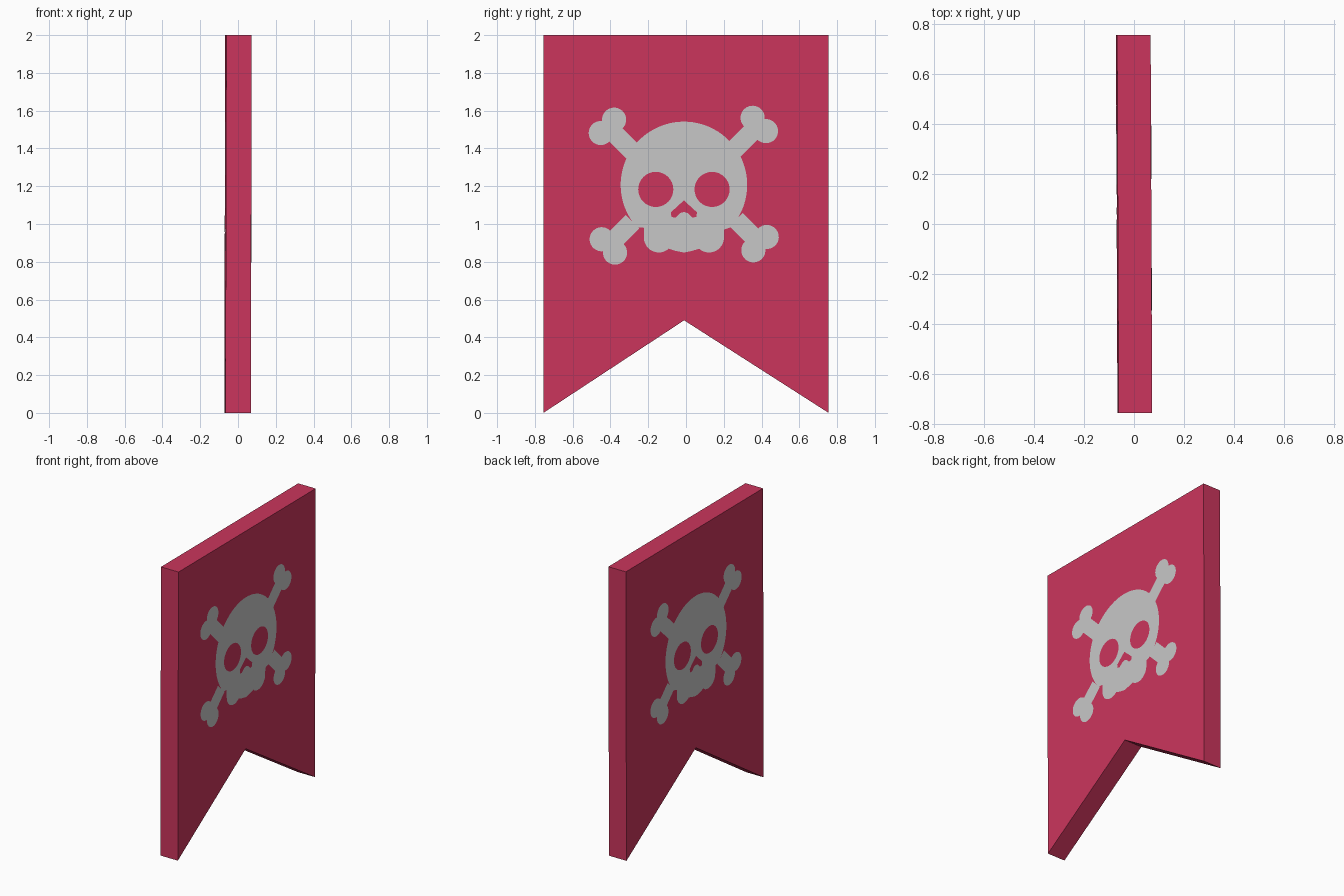
import bpy, bmesh, math

if "Cube" in bpy.data.objects:
    bpy.data.objects.remove(bpy.data.objects["Cube"])

HALF = 0.067          # half thickness of the cloth


def material(name, rgb):
    m = bpy.data.materials.new(name)
    m.diffuse_color = (*rgb, 1)
    m.use_nodes = True
    m.node_tree.nodes["Principled BSDF"].inputs["Base Color"].default_value = m.diffuse_color
    return m


red = material("crimson", (0.597, 0.036, 0.109))
grey = material("pale grey", (0.578, 0.578, 0.578))


def lean(y, z):
    """Slight lean and twist of the banner plane."""
    return 0.0025 * (z - 1) - 0.004 * y


def arc(cy, cz, r, a0, a1, n):
    pts = []
    for i in range(n + 1):
        a = math.radians(a0 + (a1 - a0) * i / n)
        pts.append((cy + r * math.cos(a), cz + r * math.sin(a)))
    return pts


def add_object(name, mesh, mat):
    mesh.materials.clear()
    mesh.materials.append(mat)
    ob = bpy.data.objects.new(name, mesh)
    bpy.context.collection.objects.link(ob)
    return ob


def emblem(name, loops):
    """Fill (y, z) outlines, with holes, as a flat plate on each side."""
    cu = bpy.data.curves.new(name, 'CURVE')
    cu.dimensions = '2D'
    cu.fill_mode = 'BOTH'
    for loop in loops:
        sp = cu.splines.new('POLY')
        sp.points.add(len(loop) - 1)
        for p, (y, z) in zip(sp.points, loop):
            p.co = (y, z, 0, 1)
        sp.use_cyclic_u = True
    tmp = bpy.data.objects.new("outline", cu)
    bpy.context.collection.objects.link(tmp)
    bpy.context.view_layer.update()
    dg = bpy.context.evaluated_depsgraph_get()
    for side, label in ((1, "right"), (-1, "left")):
        me = bpy.data.meshes.new_from_object(tmp.evaluated_get(dg))
        for v in me.vertices:
            y, z = v.co.x, v.co.y
            v.co = (lean(y, z) + side * (HALF + 0.002), y, z)
        bm = bmesh.new()
        bm.from_mesh(me)
        flip = [f for f in bm.faces if f.normal.x * side < 0]
        bmesh.ops.reverse_faces(bm, faces=flip)
        bm.to_mesh(me)
        bm.free()
        add_object(f"{name}_{label}", me, grey)
    bpy.data.objects.remove(tmp)


# Swallow-tailed banner cloth
profile = [(-0.755, 0), (-0.01, 0.49), (0.755, 0), (0.755, 2), (-0.01, 2), (-0.755, 2)]
bm = bmesh.new()
sides = [[bm.verts.new((lean(y, z) + s * HALF, y, z)) for y, z in profile] for s in (-1, 1)]
for ring in sides:                       # two quads per side
    bm.faces.new([ring[i] for i in (0, 1, 4, 5)])
    bm.faces.new([ring[i] for i in (1, 2, 3, 4)])
for i in range(6):                       # rim
    j = (i + 1) % 6
    bm.faces.new((sides[0][i], sides[0][j], sides[1][j], sides[1][i]))
bmesh.ops.recalc_face_normals(bm, faces=bm.faces)
me = bpy.data.meshes.new("banner_cloth")
bm.to_mesh(me)
bm.free()
add_object("banner_cloth", me, red)

# Skull: round cranium, jaw with three teeth bumps, holes for eyes and nose
C = -0.011
skull = arc(C, 1.207, 0.335, -42, 222, 64)
skull += [(C - 0.212, 0.98)]
skull += arc(C - 0.133, 0.928, 0.079, 180, 312, 12)
skull += [(C - 0.045, 0.858), (C, 0.849), (C + 0.045, 0.858)]
skull += arc(C + 0.133, 0.928, 0.079, 228, 360, 12)
skull += [(C + 0.212, 0.97)]
nose = [(C, 1.125), (C + 0.069, 1.062), (C + 0.066, 1.037), (C + 0.045, 1.034),
        (C + 0.02, 1.058), (C, 1.064), (C - 0.02, 1.058),
        (C - 0.045, 1.034), (C - 0.066, 1.037), (C - 0.069, 1.062)]
eyes = [arc(C + s * 0.149, 1.183, 0.093, 0, 348.75, 31) for s in (-1, 1)]
emblem("skull", [skull, nose] + eyes)

# Four bone ends: two knobs and a shaft, pointing outward diagonally
W, R = 0.05, 0.064


def bone(name, y, z, angle, length):
    notch = math.degrees(math.atan2(W, math.sqrt(R * R - W * W)))
    pts = [(-length, -W)] + arc(0, -W, R, 180, 360 + notch, 20)
    pts += arc(0, W, R, -notch, 180, 20)[1:] + [(-length, W)]
    c, s = math.cos(math.radians(angle)), math.sin(math.radians(angle))
    emblem(name, [[(y + u * c - v * s, z + u * s + v * c) for u, v in pts]])


bone("upper_left_bone", -0.416, 1.517, 135, 0.19)
bone("upper_right_bone", 0.388, 1.527, 45, 0.19)
bone("lower_left_bone", -0.411, 0.884, 225, 0.18)
bone("lower_right_bone", 0.392, 0.896, 315, 0.18)
